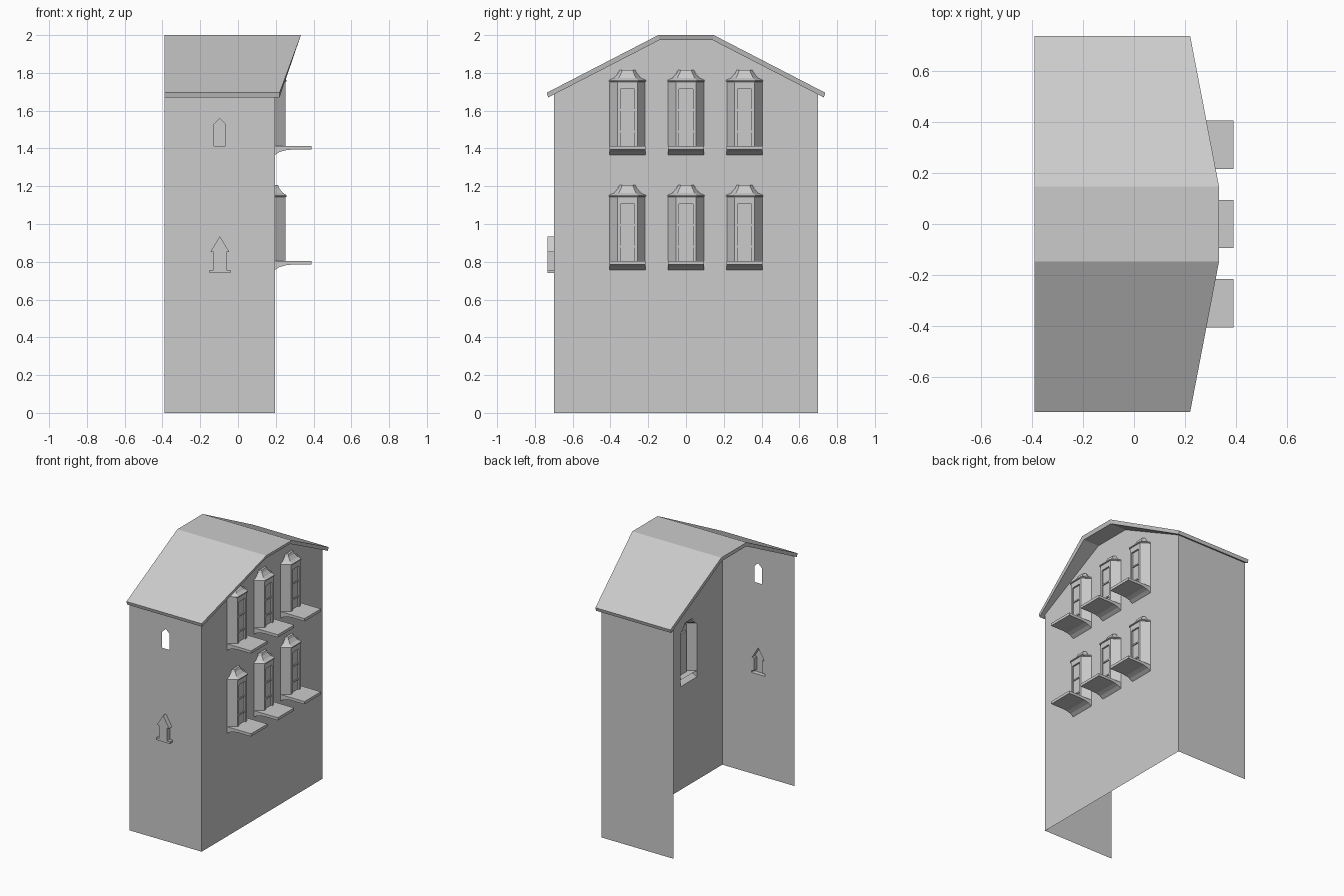
import bpy
from mathutils import Vector

if "Cube" in bpy.data.objects:
    bpy.data.objects.remove(bpy.data.objects["Cube"])

WX, WY, LEFT = 0.195, 0.70, -0.39      # side wall x, front/back wall y, open left edge


def make(name, verts, faces):
    me = bpy.data.meshes.new(name)
    me.from_pydata([tuple(v) for v in verts], [], faces)
    ob = bpy.data.objects.new(name, me)
    bpy.context.collection.objects.link(ob)
    return ob


def loft(name, rings, closed=False, cap_first=False, cap_last=False, skip=()):
    """Join rings of equal point count with quads."""
    n = len(rings[0])
    verts = [v for r in rings for v in r]
    faces = []
    for k in range(len(rings) - 1):
        for i in range(n if closed else n - 1):
            if i not in skip:
                j = (i + 1) % n
                faces.append((k*n + i, k*n + j, (k+1)*n + j, (k+1)*n + i))
    if cap_first:
        faces.append(tuple(reversed(range(n))))
    if cap_last:
        faces.append(tuple((len(rings) - 1)*n + i for i in range(n)))
    return make(name, verts, faces)


def sheet(name, loops, place, normal):
    """Flat wall from an outline followed by hole outlines."""
    cu = bpy.data.curves.new(name + "_outline", 'CURVE')
    cu.dimensions, cu.fill_mode = '2D', 'BOTH'
    for pts in loops:
        sp = cu.splines.new('POLY')
        sp.points.add(len(pts) - 1)
        for p, (u, v) in zip(sp.points, pts):
            p.co = (u, v, 0, 1)
        sp.use_cyclic_u = True
    tmp = bpy.data.objects.new(name + "_outline", cu)
    bpy.context.collection.objects.link(tmp)
    bpy.context.view_layer.update()
    me = bpy.data.meshes.new_from_object(tmp.evaluated_get(bpy.context.evaluated_depsgraph_get()))
    bpy.data.objects.remove(tmp)
    verts = [place(v.co.x, v.co.y) for v in me.vertices]
    ob = make(name, verts, [tuple(p.vertices) for p in me.polygons])
    if ob.data.polygons and ob.data.polygons[0].normal.dot(Vector(normal)) < 0:
        ob.data.flip_normals()
    bpy.data.meshes.remove(me)
    return ob


def mirror(half):
    """Right half outline (bottom to top) to full outline."""
    return half + [(-u, v) for u, v in reversed(half)]


# Bay outlines
bay_spots = [(y, dz) for dz in (0, 0.609) for y in (-0.31, 0, 0.31)]
bay_hole = mirror([(0.094, 0.757), (0.094, 1.147), (0.07, 1.165), (0.05, 1.19), (0.042, 1.206)])
bay_holes = [[(u + y, v + dz) for u, v in bay_hole] for y, dz in bay_spots]

# Walls
gable = mirror([(WY, 0), (WY, 1.69), (0.147, 1.98)])
sheet("side_wall", [gable] + bay_holes, lambda u, v: (WX, u, v), (1, 0, 0))

WINX = -0.096
slit = [(WINX + u, v) for u, v in mirror([(0.031, 1.412), (0.031, 1.528), (0.001, 1.557)])]
arrow = [(WINX + u, v) for u, v in mirror(
    [(0.055, 0.741), (0.055, 0.757), (0.034, 0.757), (0.034, 0.852), (0.05, 0.852), (0.0005, 0.935)])]
front = [(LEFT, 0), (WX, 0), (WX, 1.69), (LEFT, 1.69)]
sheet("front_wall", [front, slit, arrow], lambda u, v: (u, -WY, v), (0, -1, 0))
sheet("back_wall", [front], lambda u, v: (u, WY, v), (0, 1, 0))

# Small raised gabled window on the front wall
loft("front_window", [[(u, y, v) for u, v in arrow] for y in (-WY, -0.733)],
     closed=True, cap_last=True)

# Roof with overhang leaning outward toward the ridge
top = mirror([(0.737, 1.695), (0.147, 2.0)])
under = mirror([(0.730, 1.670), (0.142, 1.973)])
section = top + under[::-1]
lean = lambda z: 0.22 + 0.113 * max(0, z - 1.695) / 0.305
n = 4
verts = [(LEFT, y, z) for y, z in section] + [(lean(z), y, z) for y, z in section]
faces = [(i, (i + 1) % 8, 8 + (i + 1) % 8, 8 + i) for i in range(8)]
for i in range(3):
    strip = (i, i + 1, 6 - i, 7 - i)
    faces += [tuple(reversed(strip)), tuple(8 + s for s in strip)]
make("roof", verts, faces)


# Bay parts, built once at y = 0 in the lower row
def bay_ring(z, wide, narrow, out):
    return [(WX, -wide, z), (WX + out, -narrow, z), (WX + out, narrow, z), (WX, wide, z)]


def arch(half, z1, x):
    return [(x, -half, 0.805), (x, -half, z1), (x, half, z1), (x, half, 0.805)]


FX = WX + 0.057
slab = [(WX, 0.805), (0.39, 0.805), (0.39, 0.785), (0.285, 0.785),
        (0.25, 0.781), (0.22, 0.772), (WX, 0.757)]
parts = [
    loft("bay_sides", [bay_ring(z, 0.094, 0.053, 0.057) for z in (0.805, 1.147)], skip=(1,)),
    loft("bay_door", [arch(0.053, 1.147, FX), arch(0.037, 1.105, FX),
                      arch(0.037, 1.105, FX - 0.012)], cap_last=True),
    loft("bay_roof", [bay_ring(1.143, 0.094, 0.053, 0.057), bay_ring(1.145, 0.098, 0.056, 0.063),
                      bay_ring(1.152, 0.098, 0.056, 0.063), bay_ring(1.165, 0.07, 0.045, 0.042),
                      bay_ring(1.188, 0.05, 0.034, 0.024), bay_ring(1.206, 0.042, 0.028, 0.017)],
         cap_last=True),
]
# Balcony slab with curved bracket, open toward the room
m = len(slab)
balcony = [(x, y, z) for y in (-0.095, 0.095) for x, z in slab]
parts.append(make("balcony", balcony,
                  [(i, i + 1, m + i + 1, m + i) for i in range(m - 1)]
                  + [tuple(reversed(range(m))), tuple(range(m, 2 * m))]))
# Door crossbars
for z in (0.875, 0.99):
    parts.append(loft("door_bar", [[(FX - 0.012, y, z), (FX - 0.005, y, z),
                                    (FX - 0.005, y, z + 0.01), (FX - 0.012, y, z + 0.01)]
                                   for y in (-0.037, 0.037)]))

# Repeat the bay across both storeys
for i, (y, dz) in enumerate(bay_spots):
    for p in parts:
        if i == 1:
            continue
        c = p.copy()
        c.location = (0, y, dz)
        bpy.context.collection.objects.link(c)
